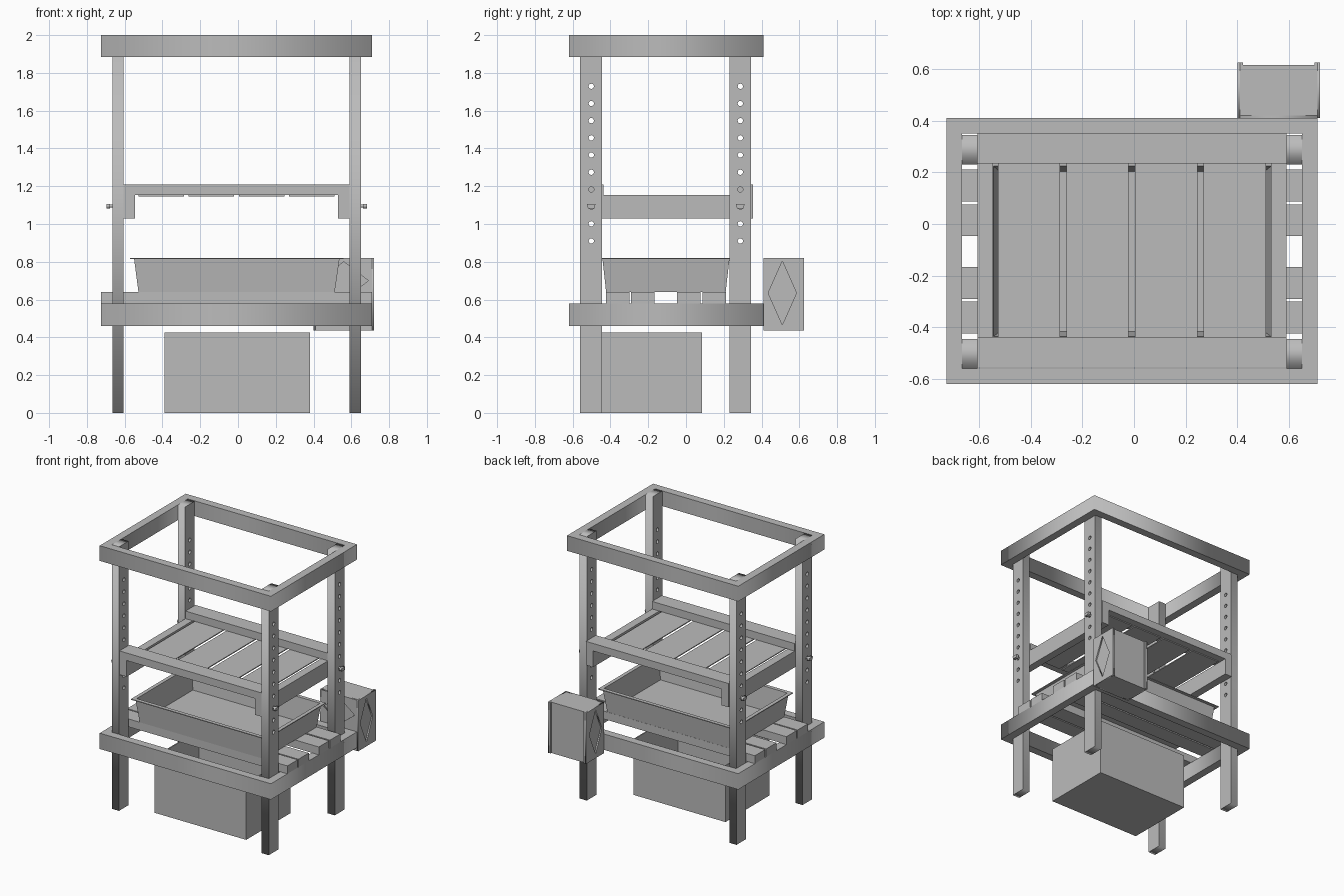
import bpy, bmesh, math
from mathutils import Matrix, Vector

cube = bpy.data.objects.get("Cube")
if cube:
    bpy.data.objects.remove(cube, do_unlink=True)

grey = bpy.data.materials.new("plain_grey")
grey.use_nodes = True
grey.diffuse_color = (0.5, 0.5, 0.5, 1)
grey.node_tree.nodes["Principled BSDF"].inputs["Base Color"].default_value = (0.5, 0.5, 0.5, 1)


def add_object(name, mesh):
    mesh.materials.clear()
    mesh.materials.append(grey)
    obj = bpy.data.objects.new(name, mesh)
    bpy.context.collection.objects.link(obj)
    return obj


def from_bmesh(name, bm):
    mesh = bpy.data.meshes.new(name)
    bm.to_mesh(mesh)
    bm.free()
    return add_object(name, mesh)


def box(name, x, y, z):
    """Box from a low and high limit on each axis."""
    bm = bmesh.new()
    centre = Vector([(a + b) / 2 for a, b in (x, y, z)])
    size = [b - a for a, b in (x, y, z)]
    bmesh.ops.create_cube(bm, size=1, matrix=Matrix.Translation(centre) @ Matrix.Diagonal((*size, 1)))
    return from_bmesh(name, bm)


def plate(name, outlines, thickness, matrix):
    """Extruded 2D outline; the later outlines are holes."""
    curve = bpy.data.curves.new(name, 'CURVE')
    curve.dimensions = '2D'
    curve.fill_mode = 'BOTH'
    curve.extrude = thickness / 2
    for points in outlines:
        spline = curve.splines.new('POLY')
        spline.points.add(len(points) - 1)
        for p, (u, v) in zip(spline.points, points):
            p.co = (u, v, 0, 1)
        spline.use_cyclic_u = True
    temp = bpy.data.objects.new(name, curve)
    bpy.context.collection.objects.link(temp)
    bpy.context.view_layer.update()
    deps = bpy.context.evaluated_depsgraph_get()
    mesh = bpy.data.meshes.new_from_object(temp.evaluated_get(deps))
    bpy.data.objects.remove(temp, do_unlink=True)
    mesh.transform(matrix)
    return add_object(name, mesh)


def rect(u, v):
    return [(u[0], v[0]), (u[1], v[0]), (u[1], v[1]), (u[0], v[1])]


def diamond(cu, cv, ru, rv):
    return [(cu - ru, cv), (cu, cv - rv), (cu + ru, cv), (cu, cv + rv)]


def circle(cu, cv, r, n=16):
    return [(cu + r * math.cos(math.tau * i / n), cv + r * math.sin(math.tau * i / n)) for i in range(n)]


def on_side(x):
    """Places a plate so its u, v become y, z."""
    return Matrix.Translation((x, 0, 0)) @ Matrix(((0, 0, 1, 0), (1, 0, 0, 0), (0, 1, 0, 0), (0, 0, 0, 1)))


def on_front(y):
    """Places a plate so its u, v become x, z."""
    return Matrix.Translation((0, y, 0)) @ Matrix.Rotation(math.pi / 2, 4, 'X')


def open_container(name, bottom, top, z, wall, lip):
    """Open tapered box with an outward lip; limits are (x, y) pairs."""
    def ring(limits, grow, height):
        (x0, x1), (y0, y1) = limits
        return [bm.verts.new((x, y, height)) for x, y in
                rect((x0 - grow, x1 + grow), (y0 - grow, y1 + grow))]
    bm = bmesh.new()
    rings = [ring(bottom, 0, z[0]), ring(top, 0, z[1] - wall)]
    if lip:
        rings.append(ring(top, lip, z[1] - wall))
        rings.append(ring(top, lip, z[1]))
    else:
        rings.append(ring(top, 0, z[1]))
    rings += [ring(top, -wall, z[1]), ring(bottom, -wall, z[0] + wall)]
    for a, b in zip(rings, rings[1:]):
        for i in range(4):
            j = (i + 1) % 4
            bm.faces.new((a[i], a[j], b[j], b[i]))
    bm.faces.new(rings[0][::-1])
    bm.faces.new(rings[-1])
    bmesh.ops.recalc_face_normals(bm, faces=bm.faces[:])
    return from_bmesh(name, bm)


X, Y = (-0.725, 0.71), (-0.62, 0.41)
T = 0.06
leg_x = {"right": (X[0] + T, X[0] + 2 * T), "left": (X[1] - 2 * T, X[1] - T)}
leg_y = {"front": (-0.56, -0.445), "back": (0.23, 0.345)}

# Upper and lower frames
for level, z in (("upper", (1.885, 2.0)), ("lower", (0.46, 0.58))):
    outer = rect(X, Y)
    inner = rect((X[0] + T, X[1] - T), (Y[0] + T, Y[1] - T))
    plate(level + "_frame", [outer, inner], z[1] - z[0], Matrix.Translation((0, 0, sum(z) / 2)))

# Drilled legs and shelf pins
for side, lx in leg_x.items():
    out = -1 if side == "right" else 1
    face = lx[0] if out < 0 else lx[1]
    for end, ly in leg_y.items():
        cy = sum(ly) / 2 + (0.001 if end == "front" else 0)
        holes = [circle(cy, 0.91 + 0.091 * i, 0.014) for i in range(10)]
        plate(f"{end}_{side}_leg", [rect(ly, (0, 2.0))] + holes, T, on_side(sum(lx) / 2))
        head = sorted((face + out * 0.012, face + out * 0.032))
        plate(f"{end}_{side}_pin_head",
              [[(cy + u, 1.094 + v) for u, v in
                [(-0.022, 0.011), (-0.018, -0.011), (0.018, -0.011), (0.022, 0.011)]]],
              head[1] - head[0], on_side(sum(head) / 2))
        plate(f"{end}_{side}_pin", [circle(cy, 1.095, 0.009, 10)], 0.1,
              on_side(face + out * 0.015 - out * 0.05))

# Adjustable shelf: side rails, cross beams and thin slats
SX = (-0.605, 0.59)
for side, x in (("right", (SX[0], SX[0] + T)), ("left", (SX[1] - T, SX[1]))):
    box(side + "_shelf_rail", x, (-0.555, 0.355), (1.03, 1.153))
for end, y in (("front", (-0.555, -0.437)), ("back", (0.235, 0.355))):
    box(end + "_shelf_beam", SX, y, (1.153, 1.21))
for i in range(4):
    x = -0.527 + 0.2655 * i
    box(f"shelf_slat_{i + 1}", (x, x + 0.241), (-0.5, 0.3), (1.146, 1.153))

# Lower slats across the frame
for i, y in enumerate((-0.423, -0.29, -0.047, 0.088)):
    box(f"lower_slat_{i + 1}", X, (y, y + 0.123), (0.58, 0.64))

# Tray and storage bin
open_container("tray", ((-0.527, 0.512), (-0.423, 0.21)), ((-0.55, 0.537), (-0.442, 0.23)),
               (0.64, 0.82), 0.006, 0.022)
open_container("storage_bin", ((-0.39, 0.38), (-0.445, 0.085)), ((-0.39, 0.38), (-0.445, 0.085)),
               (0.0, 0.425), 0.008, 0)

# Side cabinet with diamond recesses in its panels
CZ = (0.435, 0.82)
box("cabinet_body", (0.41, 0.71), (0.42, 0.615), CZ)
for side, x in (("right", 0.405), ("left", 0.715)):
    plate(f"cabinet_{side}_panel", [rect((0.41, 0.625), CZ), diamond(0.51, 0.635, 0.075, 0.168)],
          0.01, on_side(x))
    lip = (0.41, 0.422) if side == "right" else (0.698, 0.71)
    box(f"cabinet_{side}_lip", lip, (0.615, 0.625), CZ)
plate("cabinet_front_panel", [rect((0.41, 0.71), CZ), diamond(0.56, 0.7, 0.13, 0.1)], 0.01, on_front(0.415))
